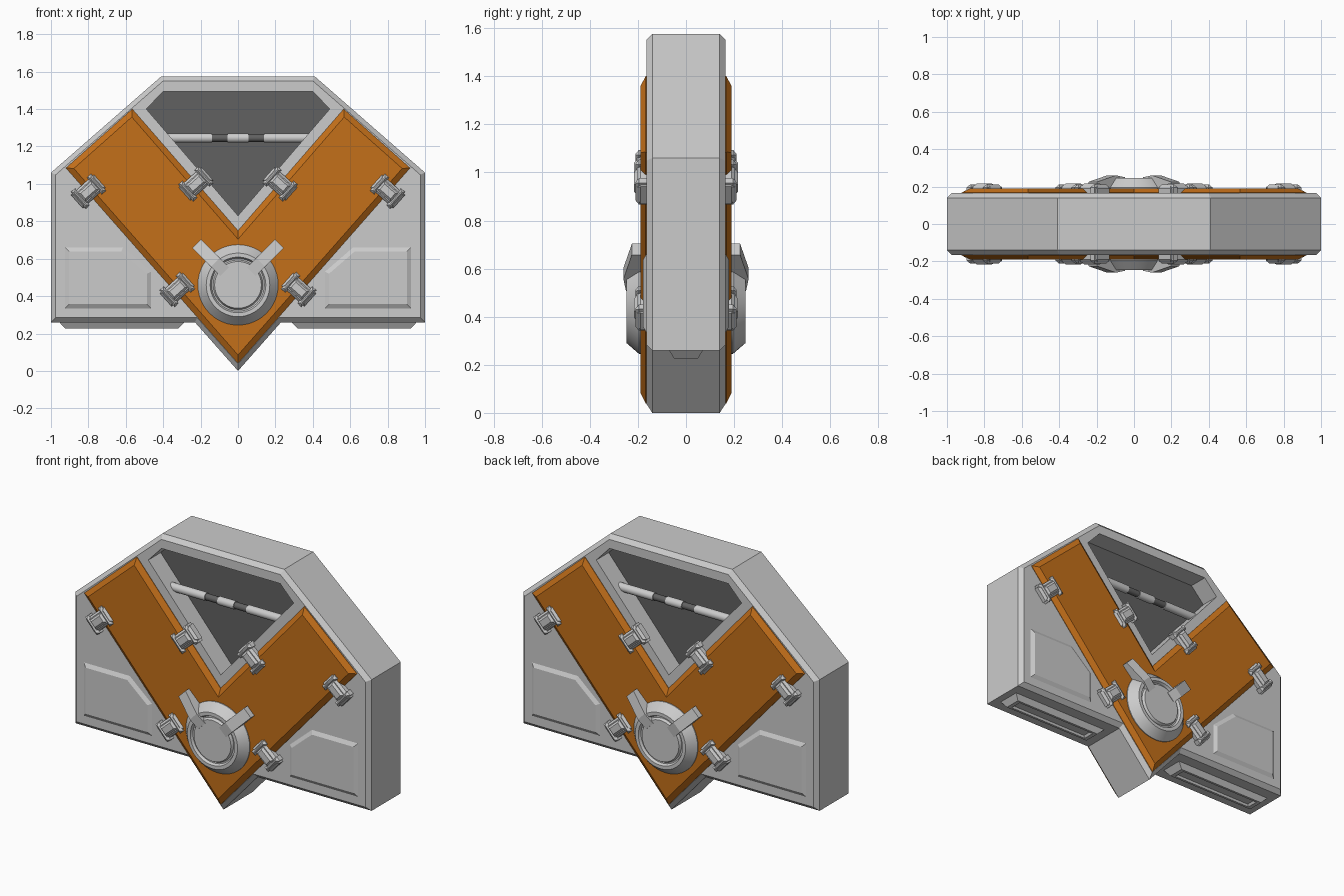
import bpy, bmesh, math
from mathutils import Vector

if "Cube" in bpy.data.objects:
    bpy.data.objects.remove(bpy.data.objects["Cube"])


def material(name, rgb):
    m = bpy.data.materials.new(name)
    m.diffuse_color = (*rgb, 1)
    m.use_nodes = True
    m.node_tree.nodes["Principled BSDF"].inputs["Base Color"].default_value = m.diffuse_color
    return m


ORANGE = material("orange_paint", (0.55, 0.16, 0.01))
DARK = material("dark_metal", (0.12, 0.12, 0.12))
LIGHT = material("light_metal", (0.6, 0.6, 0.58))


def loft(name, loops, mat=None, mirror="", smooth=False):
    """Skin a series of equal-length closed loops and cap both ends."""
    bm = bmesh.new()
    rings = [[bm.verts.new(p) for p in loop] for loop in loops]
    n = len(rings[0])
    for a, b in zip(rings, rings[1:]):
        for i in range(n):
            j = (i + 1) % n
            bm.faces.new((a[i], a[j], b[j], b[i]))
    bm.faces.new(rings[0][::-1])
    bm.faces.new(rings[-1])
    bmesh.ops.recalc_face_normals(bm, faces=bm.faces[:])
    me = bpy.data.meshes.new(name)
    bm.to_mesh(me)
    bm.free()
    ob = bpy.data.objects.new(name, me)
    bpy.context.collection.objects.link(ob)
    if mat:
        me.materials.append(mat)
    if mirror:
        mod = ob.modifiers.new("mirror", "MIRROR")
        mod.use_axis = ("x" in mirror, "y" in mirror, False)
        mod.use_mirror_merge = False
    if smooth:
        bpy.context.view_layer.objects.active = ob
        ob.select_set(True)
        bpy.ops.object.shade_smooth_by_angle(angle=math.radians(30))
        ob.select_set(False)
    return ob


def inset(pts, d):
    """Mitred inward offset of a closed x-z outline."""
    pts = [Vector(p) for p in pts]
    n = len(pts)
    area = sum(pts[i].x * pts[(i + 1) % n].y - pts[(i + 1) % n].x * pts[i].y for i in range(n))
    s = 1 if area > 0 else -1
    out = []
    for i, p in enumerate(pts):
        e1 = (p - pts[i - 1]).normalized()
        e2 = (pts[(i + 1) % n] - p).normalized()
        n1, n2 = Vector((-e1.y, e1.x)) * s, Vector((-e2.y, e2.x)) * s
        out.append(p + (n1 + n2) * (d / (1 + n1.dot(n2))))
    return out


def prism(name, pts, layers, **kw):
    """Outline in x-z, stacked along y as (y, inset) layers."""
    return loft(name, [[(p[0], y, p[1]) for p in inset(pts, d)] for y, d in layers], **kw)


def symmetric(half):
    """Complete a right-hand half outline with its left-hand reflection."""
    return half + [(-x, z) for x, z in reversed(half) if x > 0]


# Main body with chamfered front and back edges
body = prism("main_body",
             symmetric([(0, 0), (0.23, 0.26), (1, 0.26), (1, 1.06), (0.41, 1.575)]),
             [(-0.165, 0.025), (-0.14, 0), (0.14, 0), (0.165, 0.025)])

# Window recess cut through, closed by a dark core plate
window = symmetric([(0, 0.83), (0.49, 1.40), (0.40, 1.495)])
cutter = prism("window_cutter", window, [(-0.3, 0), (0.3, 0)])
cutter.hide_render = True
cutter.hide_set(True)
cut = body.modifiers.new("window", "BOOLEAN")
cut.object = cutter
cut.operation = "DIFFERENCE"
cut.solver = "EXACT"
prism("window_core", window, [(-0.045, -0.01), (0.045, -0.01)], mat=DARK)

# Orange V-shaped band
prism("chevron_band",
      [(0, 0.04), (0.92, 1.085), (0.565, 1.40), (0, 0.75), (-0.565, 1.40), (-0.92, 1.085)],
      [(-0.15, 0), (-0.168, 0), (-0.19, 0.03)], mat=ORANGE, mirror="y")

# Side panels
prism("side_panel",
      [(0.465, 0.335), (0.925, 0.335), (0.925, 0.66), (0.615, 0.66), (0.465, 0.53)],
      [(-0.155, 0), (-0.165, 0), (-0.178, 0.022)], mirror="xy")

# Round boss with a groove
C = Vector((0, 0.46))
circle = [(0.215 * math.cos(a), C.y + 0.215 * math.sin(a))
          for a in (math.tau * i / 48 for i in range(48))]
prism("round_boss", circle,
      [(-0.16, 0), (-0.195, 0), (-0.247, 0.045), (-0.247, 0.066), (-0.232, 0.074),
       (-0.232, 0.082), (-0.247, 0.09)], mirror="y", smooth=True)

# Angled tabs on the boss
along, across = Vector((1, 1)).normalized(), Vector((1, -1)).normalized()
tab = [(0.10, 0.18), (0.10, 0.25), (0.17, 0.26), (0.312, 0.225), (0.312, 0.185)]
loops = []
for w in (-0.033, 0.033):
    pts = [(C + along * r + across * w, y) for r, y in tab]
    loops.append([(p.x, -y, p.y) for p, y in pts])
loft("boss_tab", loops, mirror="xy")

# Clips along the band edges
u = Vector((0.666, 0.746)).normalized()
v = Vector((-u.y, u.x))


def block(name, c, length, width, top):
    pts = [Vector(c) + u * a * length / 2 + v * b * width / 2
           for a, b in ((-1, -1), (1, -1), (1, 1), (-1, 1))]
    prism(name, pts, [(-0.155, 0), (-top + 0.014, 0), (-top, 0.012)], mirror="xy")


for c in ((0.80, 0.96), (0.225, 1.0), (0.325, 0.435)):
    block("clip_strap", c, 0.095, 0.165, 0.203)
    block("clip_core", c, 0.062, 0.10, 0.216)
    for s in (-1, 1):
        block("clip_end", Vector(c) + v * s * 0.058, 0.12, 0.03, 0.21)

# Skid plates under both sides, with a shallow recess
loft("skid_plate",
     [[(x0, -y, z), (x1, -y, z), (x1, y, z), (x0, y, z)] for x0, x1, y, z in
      ((0.27, 0.965, 0.075, 0.27), (0.285, 0.955, 0.07, 0.26), (0.32, 0.925, 0.05, 0.227),
       (0.345, 0.90, 0.036, 0.227), (0.355, 0.89, 0.03, 0.24))], mirror="x")


# Segmented rod across the window
def rod(name, x0, x1, r, mat):
    loft(name, [[(x, -0.10 + r * math.cos(a), 1.245 + r * math.sin(a))
                 for a in (math.tau * i / 20 for i in range(20))] for x in (x0, x1)],
         mat=mat, mirror="y", smooth=True)


rod("rod_core", -0.37, 0.37, 0.02, DARK)
for x0, x1 in ((-0.38, -0.14), (-0.055, 0.055), (0.14, 0.38)):
    rod("rod_sleeve", x0, x1, 0.025, LIGHT)
